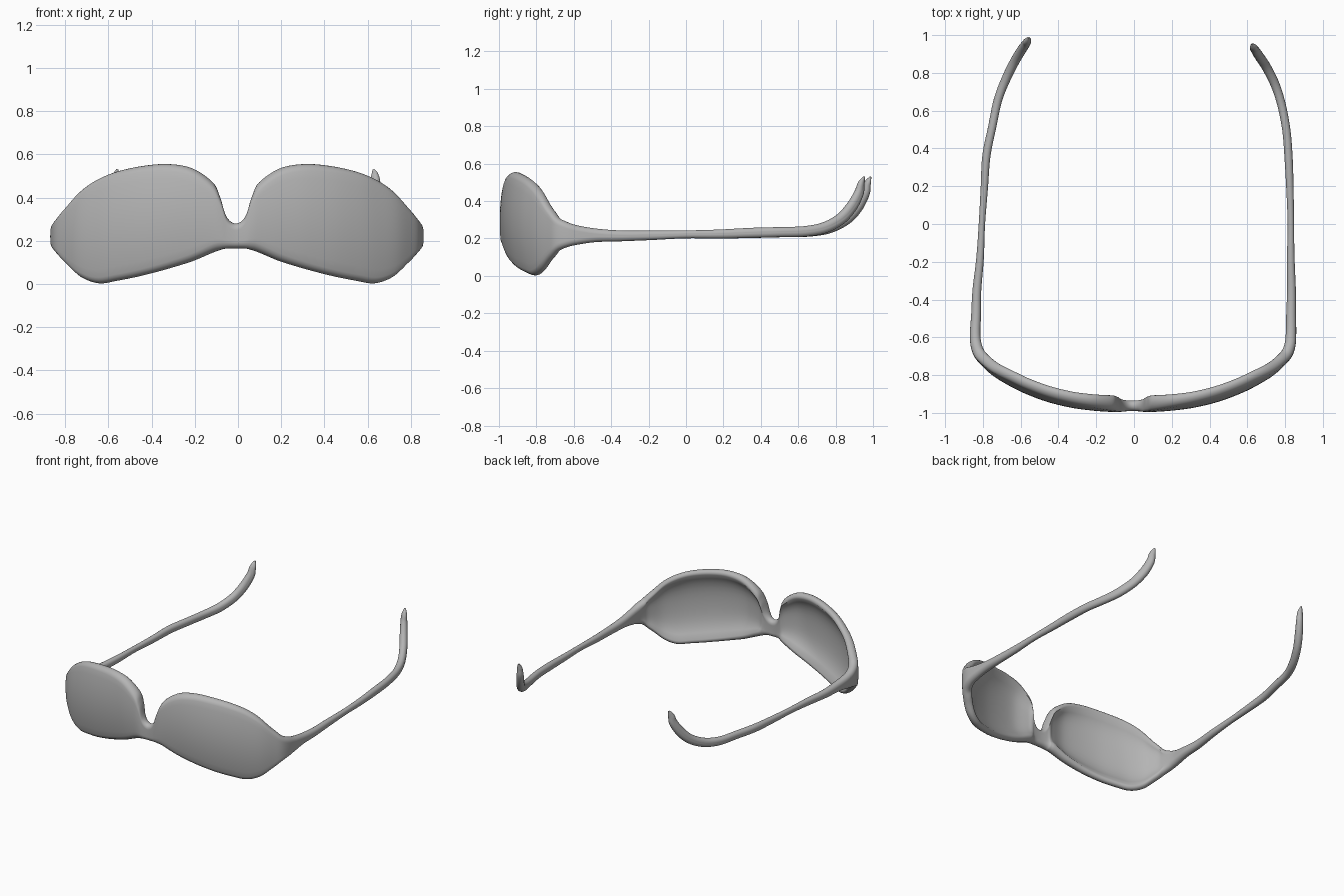
import bpy, bmesh, math
from mathutils import Vector

if "Cube" in bpy.data.objects:
    bpy.data.objects.remove(bpy.data.objects["Cube"])

grey = bpy.data.materials.new("mid grey")
grey.diffuse_color = (0.46, 0.46, 0.46, 1)
grey.use_nodes = True
grey.node_tree.nodes["Principled BSDF"].inputs["Base Color"].default_value = grey.diffuse_color

# Wrap-around front, bridge to hinge: x, y of outer face, top z, bottom z, thickness, hollow
FRONT = [
    (-.01, -.99, .28, .165, .055, 0), (.03, -.992, .31, .164, .06, 0),
    (.06, -.995, .40, .157, .075, .1), (.10, -.995, .47, .145, .08, .3),
    (.20, -.988, .535, .105, .07, .6), (.32, -.972, .555, .07, .062, .62),
    (.45, -.94, .545, .038, .058, .62), (.57, -.895, .52, .015, .056, .6),
    (.66, -.85, .485, .003, .056, .6), (.74, -.80, .43, .032, .056, .5),
    (.80, -.745, .36, .09, .058, .3), (.837, -.70, .315, .13, .06, .1),
    (.855, -.645, .29, .152, .058, 0), (.859, -.58, .27, .167, .055, 0),
]
# Temple arm: y, centre z, half height, then outer x on the right and left
ARM = [
    (-.48, .217, .036, .858, .862), (-.35, .214, .029, .857, .855),
    (-.18, .217, .025, .850, .835), (0, .222, .021, .847, .822),
    (.18, .224, .024, .845, .812), (.35, .230, .027, .840, .803),
    (.50, .234, .027, .828, .772), (.64, .238, .028, .802, .742),
    (.75, .258, .030, .768, .700), (.84, .305, .031, .724, .655),
    (.90, .370, .031, .685, .618), (.94, .445, .027, .655, .586),
    (.952, .500, .019, .640, .570), (.957, .530, .005, .628, .560),
]


def stations(left):
    """One side from bridge to arm tip: x, y, centre z, half height, thickness, hollow."""
    out = []
    for x, y, top, bot, t, f in FRONT:
        if left:
            x = -x - .02 + .012 * x
        out.append((x, y, (top + bot) / 2, (top - bot) / 2, t, f))
    for y, z, h, xr, xl in ARM:
        ys = y + .035 * max(0, y) if left else y
        out.append((-xl if left else xr, ys, z, h, min(.052, h * 1.6), 0))
    return out


def spline(pts, sub):
    """Catmull-Rom interpolation through the stations."""
    res = []
    for i in range(len(pts) - 1):
        p0, p1, p2, p3 = pts[max(i - 1, 0)], pts[i], pts[i + 1], pts[min(i + 2, len(pts) - 1)]
        for k in range(sub):
            t = k / sub
            res.append([.5 * (2 * b + (c - a) * t + (2 * a - 5 * b + 4 * c - d) * t * t
                              + (3 * b - a - 3 * c + d) * t ** 3)
                        for a, b, c, d in zip(p0, p1, p2, p3)])
    res.append(list(pts[-1]))
    return res


def section(h, t, f):
    """Rounded upright strip with a hollowed back: (height, inward depth) pairs."""
    r = min(t / 2, .9 * h)
    s, n, m = h - r, 12, 8
    pts = []
    for i in range(n):                                  # outer face, going up
        pts.append((s * (2 * i / n - 1), 0))
    for i in range(m):                                  # top rim
        a = math.pi * i / m
        pts.append((s + r * math.sin(a), t / 2 * (1 - math.cos(a))))
    for i in range(n):                                  # hollow back, going down
        q = 1 - 2 * i / n
        pts.append((s * q, t * (1 - f * (1 - q ** 4))))
    for i in range(m):                                  # bottom rim
        a = math.pi * i / m
        pts.append((-s - r * math.sin(a), t / 2 * (1 + math.cos(a))))
    return [(z, d + .5 * z * z) for z, d in pts]


SUB = 6
right, left = stations(False), stations(True)
path = spline(left[:0:-1] + right, SUB)
Z = Vector((0, 0, 1))
rings = []
for i, (x, y, z, h, t, f) in enumerate(path):
    a, b = path[max(i - 1, 0)], path[min(i + 1, len(path) - 1)]
    tan = (Vector(b[:3]) - Vector(a[:3])).normalized()
    inward = Z.cross(Vector((tan.x, tan.y, 0))).normalized()
    # sections stay upright in front and follow the upturned arm ends behind
    w = min(1, max(0, (y + .1) / .5))
    up = Z.lerp(tan.cross(inward).normalized(), w).normalized()
    c = Vector((x, y, z))
    rings.append([c + up * u + inward * d for u, d in section(h, t, f)])


def loft(name, part):
    bm = bmesh.new()
    vs = [[bm.verts.new(p) for p in ring] for ring in part]
    n = len(vs[0])
    for r0, r1 in zip(vs, vs[1:]):
        for j in range(n):
            bm.faces.new((r0[j], r0[(j + 1) % n], r1[(j + 1) % n], r1[j]))
    bm.faces.new(vs[0])
    bm.faces.new(vs[-1][::-1])
    bmesh.ops.recalc_face_normals(bm, faces=bm.faces)
    me = bpy.data.meshes.new(name)
    bm.to_mesh(me)
    bm.free()
    me.materials.append(grey)
    ob = bpy.data.objects.new(name, me)
    bpy.context.collection.objects.link(ob)
    bpy.ops.object.select_all(action='DESELECT')
    ob.select_set(True)
    bpy.context.view_layer.objects.active = ob
    bpy.ops.object.shade_smooth_by_angle(angle=math.radians(50))


# Split the sweep at the hinges into front and two arms
k = len(ARM) * SUB
loft("left_temple_arm", rings[:k + 1])
loft("lens_front", rings[k:len(rings) - k])
loft("right_temple_arm", rings[len(rings) - k - 1:])
